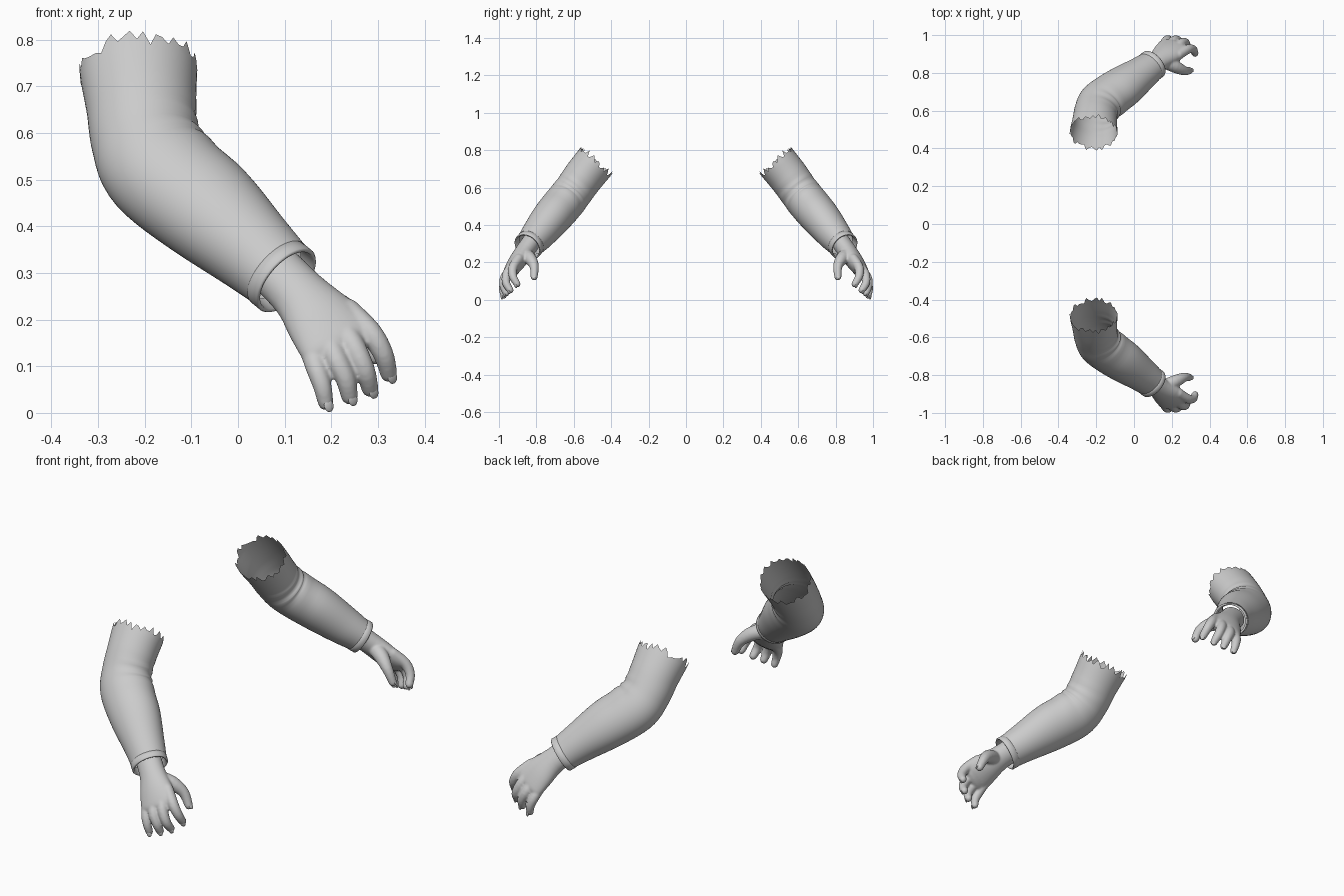
import bpy, bmesh, math, random
from mathutils import Vector, Matrix

if "Cube" in bpy.data.objects:
    bpy.data.objects.remove(bpy.data.objects["Cube"])

random.seed(4)
grey = bpy.data.materials.new("plain_grey")
grey.diffuse_color = (0.6, 0.6, 0.6, 1)
grey.use_nodes = True
grey.node_tree.nodes["Principled BSDF"].inputs["Base Color"].default_value = grey.diffuse_color


def spline(rows, sub):
    """Catmull-Rom through rows of (x, y, z, radius_u, radius_v)."""
    out = []
    for i in range(len(rows) - 1):
        p = [rows[max(0, min(len(rows) - 1, i + k))] for k in (-1, 0, 1, 2)]
        for s in range(sub):
            t = s / sub
            out.append([0.5 * (2 * b + (c - a) * t + (2 * a - 5 * b + 4 * c - d) * t * t
                               + (3 * b - a - 3 * c + d) * t ** 3) for a, b, c, d in zip(*p)])
    out.append(list(rows[-1]))
    return out


def tube(bm, rows, ref, sides=24, caps=False, shape=None):
    """Skin elliptical rings; shape(ring, angle, direction) gives (scale, shift along)."""
    centres = [Vector(r[:3]) for r in rows]
    n = len(rows)
    rings = []
    for i, r in enumerate(rows):
        t = (centres[min(i + 1, n - 1)] - centres[max(i - 1, 0)]).normalized()
        u = (Vector(ref) - t * t.dot(Vector(ref))).normalized()
        v = t.cross(u)
        # rounded ends are made of extra shrinking rings
        steps = [(0, 1)]
        if caps and i in (0, n - 1):
            sign = -1 if i == 0 else 1
            steps = [(sign * math.sin(a) * min(r[3], r[4]), math.cos(a)) for a in (0, 0.5, 1.0, 1.35)]
            if i == 0:
                steps.reverse()
        for along, k in steps:
            ring = []
            for j in range(sides):
                a = 2 * math.pi * j / sides
                d = u * math.cos(a) * r[3] + v * math.sin(a) * r[4]
                sc, sh = shape(i, j, d.normalized()) if shape else (1, 0)
                ring.append(bm.verts.new(centres[i] + d * k * sc + t * (along + sh)))
            rings.append(ring)
    faces = []
    for a, b in zip(rings, rings[1:]):
        for j in range(sides):
            m = (j + 1) % sides
            faces.append(bm.faces.new((a[j], a[m], b[m], b[j])))
    if caps:
        faces.append(bm.faces.new(rings[0][::-1]))
        faces.append(bm.faces.new(rings[-1]))
    return faces


def finish(bm, name, remesh=False):
    me = bpy.data.meshes.new(name)
    for f in bm.faces:
        f.smooth = True
    bm.to_mesh(me)
    bm.free()
    me.materials.append(grey)
    ob = bpy.data.objects.new(name, me)
    bpy.context.collection.objects.link(ob)
    if remesh:
        m = ob.modifiers.new("fuse", "REMESH")
        m.mode, m.voxel_size, m.use_smooth_shade = "VOXEL", 0.005, True
        m = ob.modifiers.new("soften", "SMOOTH")
        m.factor, m.iterations = 0.5, 5
    m = ob.modifiers.new("other_arm", "MIRROR")
    m.use_axis = (False, True, False)
    m.use_mirror_merge = False
    return ob


# Sleeve: bent tube with a torn upper rim and creases inside the elbow
BEND = (-0.03, -0.77, 0.64)
SUB = 6
sleeve = spline([
    (-0.213, -0.492, 0.727, 0.110, 0.126),
    (-0.207, -0.550, 0.655, 0.108, 0.118),
    (-0.198, -0.600, 0.585, 0.106, 0.117),
    (-0.165, -0.650, 0.520, 0.108, 0.124),
    (-0.065, -0.722, 0.435, 0.104, 0.118),
    (0.030, -0.790, 0.350, 0.090, 0.096),
    (0.085, -0.832, 0.300, 0.078, 0.085),
    (0.100, -0.844, 0.287, 0.077, 0.083)], SUB)
tear = [random.uniform(-0.036, 0.006) if j % 3 else random.uniform(-0.012, 0.008) for j in range(56)]


def cloth(i, j, d):
    s = i / SUB
    fold = 0
    if 1 < s < 4:
        fold = 0.025 * max(0, d.x + 0.2) * math.sin(s * 8 + d.z * 2) * math.sin((s - 1) / 3 * math.pi)
    return 1 + fold, (tear[j] if i == 0 else 0)


bm = bmesh.new()
tube(bm, sleeve, BEND, 56, shape=cloth)
finish(bm, "sleeve")

# Cuff: raised hem that turns back inside the sleeve
axis = Vector((0.67, -0.50, -0.55)).normalized()
end = Vector((0.100, -0.844, 0.287))
side = axis.cross(Vector(BEND)).normalized()
up = side.cross(axis)
bm = bmesh.new()
hem = [(-0.026, 0.99), (-0.024, 1.035), (0.004, 1.035), (0.008, 1.0), (0.006, 0.92), (-0.03, 0.88)]
rings = [[bm.verts.new(end + axis * o + (up * math.cos(a) * 0.077 + side * math.sin(a) * 0.083) * k)
          for a in [2 * math.pi * j / 48 for j in range(48)]] for o, k in hem]
for a, b in zip(rings, rings[1:]):
    for j in range(48):
        m = (j + 1) % 48
        bm.faces.new((b[j], b[m], a[m], a[j]))
# orient the hem so that its outer band faces away from the arm
bm.normal_update()
band = list(bm.faces)[48]
if band.normal.dot(band.calc_center_median() - end) < 0:
    bmesh.ops.reverse_faces(bm, faces=bm.faces[:])
finish(bm, "cuff")

# Hand: wrist and palm, four fingers and a thumb fused together
ACROSS = (0.13, 0.06, 0.08)
bm = bmesh.new()
tube(bm, spline([
    (0.060, -0.815, 0.325, 0.060, 0.050),
    (0.130, -0.865, 0.255, 0.062, 0.050),
    (0.178, -0.905, 0.200, 0.080, 0.046),
    (0.213, -0.935, 0.155, 0.088, 0.037),
    (0.222, -0.942, 0.142, 0.080, 0.030)], 4), ACROSS, 32, caps=True)
fingers = [
    [(0.235, -0.895, 0.220), (0.284, -0.925, 0.172), (0.312, -0.925, 0.125), (0.323, -0.903, 0.084)],
    [(0.215, -0.910, 0.200), (0.247, -0.954, 0.145), (0.272, -0.962, 0.092), (0.283, -0.940, 0.052)],
    [(0.185, -0.915, 0.185), (0.207, -0.967, 0.123), (0.230, -0.975, 0.075), (0.239, -0.962, 0.036)],
    [(0.145, -0.915, 0.170), (0.165, -0.966, 0.105), (0.180, -0.980, 0.060), (0.188, -0.974, 0.022)]]
for k, pts in enumerate(fingers):
    fat = 0.92 if k == 3 else 1
    rows = [(*p, r * fat, r * fat) for p, r in zip(pts, (0.026, 0.025, 0.022, 0.0185))]
    tube(bm, spline(rows, 4), ACROSS, 20, caps=True)
thumb = [(0.150, -0.865, 0.245, 0.036, 0.036), (0.215, -0.835, 0.222, 0.034, 0.034),
         (0.265, -0.812, 0.180, 0.025, 0.025), (0.294, -0.812, 0.122, 0.019, 0.019)]
tube(bm, spline(thumb, 4), (0, 1, 0), 20, caps=True)
bmesh.ops.recalc_face_normals(bm, faces=bm.faces[:])
finish(bm, "hand", remesh=True)

# Fingernails: thin domes on the back of each fingertip
bm = bmesh.new()
tips = [(f[3], f[2], Vector((0.39, -0.92, 0.06))) for f in fingers]
tips.append((thumb[3][:3], thumb[2][:3], Vector((0.80, -0.2, 0.5))))
for tip, prev, back in tips:
    d = (Vector(tip) - Vector(prev)).normalized()
    nrm = (back - d * d.dot(back)).normalized()
    rot = Matrix((d, nrm.cross(d), nrm)).transposed().to_4x4()
    place = Matrix.Translation(Vector(tip) + d * 0.006 + nrm * 0.0135)
    bmesh.ops.create_uvsphere(bm, u_segments=16, v_segments=8, radius=1,
                              matrix=place @ rot @ Matrix.Diagonal((0.014, 0.011, 0.004, 1)))
finish(bm, "fingernails")
